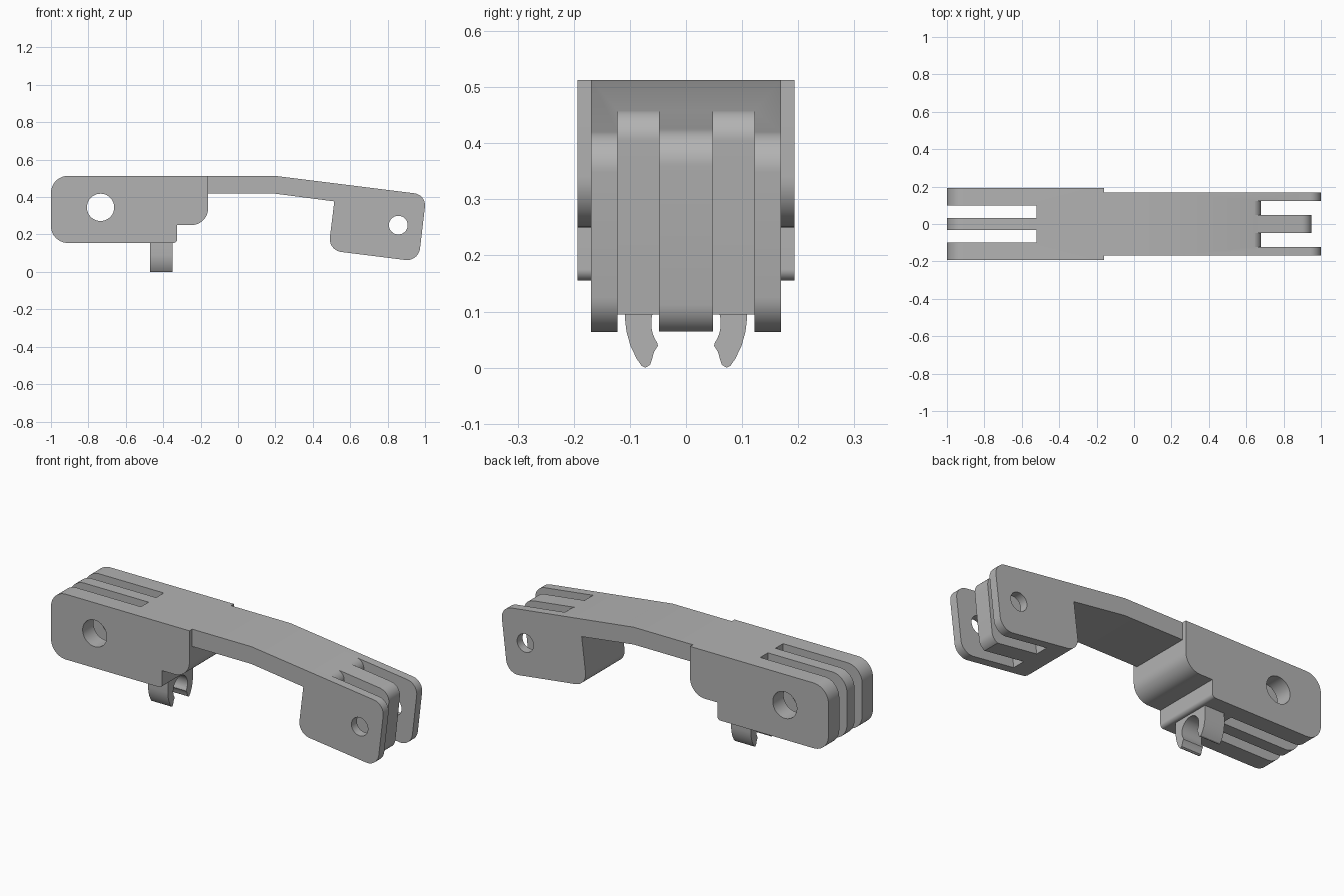
import bpy
import bmesh
import math
from mathutils import Vector

if "Cube" in bpy.data.objects:
    bpy.data.objects.remove(bpy.data.objects["Cube"], do_unlink=True)

grey = bpy.data.materials.new("plain_grey")
grey.use_nodes = True
grey.diffuse_color = (0.45, 0.45, 0.45, 1)
grey.node_tree.nodes["Principled BSDF"].inputs["Base Color"].default_value = (0.45, 0.45, 0.45, 1)


def rounded(corners, steps=12):
    """Outline from (a, z) or (a, z, radius) corners, with arcs at the radii."""
    out = []
    for i, corner in enumerate(corners):
        p = Vector(corner[:2])
        if len(corner) == 2:
            out.append(p)
            continue
        u = (Vector(corners[i - 1][:2]) - p).normalized()
        v = (Vector(corners[(i + 1) % len(corners)][:2]) - p).normalized()
        half = u.angle(v) / 2
        radius = corner[2]
        centre = p + (u + v).normalized() * radius / math.sin(half)
        start = p + u * radius / math.tan(half) - centre
        end = p + v * radius / math.tan(half) - centre
        sweep = start.angle(end)
        for k in range(steps + 1):
            t = k / steps
            out.append(centre + (start * math.sin((1 - t) * sweep)
                                 + end * math.sin(t * sweep)) / math.sin(sweep))
    return out


def prism(name, outline, lo, hi, axis="y"):
    """Extrude an outline from lo to hi along y (or x)."""
    bm = bmesh.new()

    def place(p, d):
        return (p[0], d, p[1]) if axis == "y" else (d, p[0], p[1])

    face = bm.faces.new([bm.verts.new(place(p, lo)) for p in outline])
    moved = bmesh.ops.extrude_face_region(bm, geom=[face])["geom"]
    shift = Vector((0, hi - lo, 0) if axis == "y" else (hi - lo, 0, 0))
    bmesh.ops.translate(bm, vec=shift, verts=[g for g in moved if isinstance(g, bmesh.types.BMVert)])
    bmesh.ops.recalc_face_normals(bm, faces=bm.faces)
    mesh = bpy.data.meshes.new(name)
    bm.to_mesh(mesh)
    bm.free()
    mesh.materials.append(grey)
    obj = bpy.data.objects.new(name, mesh)
    bpy.context.collection.objects.link(obj)
    return obj


def disc(x, z, r, n=48):
    return [(x + r * math.cos(math.tau * k / n), z + r * math.sin(math.tau * k / n)) for k in range(n)]


def select(obj):
    bpy.ops.object.select_all(action="DESELECT")
    obj.select_set(True)
    bpy.context.view_layer.objects.active = obj


def cut(obj, outline, lo, hi):
    cutter = prism("cutter", outline, lo, hi)
    cutter.hide_render = True
    select(obj)
    mod = obj.modifiers.new("cut", "BOOLEAN")
    mod.operation = "DIFFERENCE"
    mod.solver = "EXACT"
    mod.object = cutter
    bpy.ops.object.modifier_apply(modifier=mod.name)
    bpy.data.objects.remove(cutter, do_unlink=True)


# Wide block with two open slots and a pin hole
block = prism("slotted_block", rounded([
    (-1, 0.513, 0.09), (-1, 0.155, 0.09), (-0.325, 0.155, 0.02),
    (-0.325, 0.25), (-0.16, 0.25, 0.09), (-0.16, 0.513)]), -0.193, 0.193)
for side in (-1, 1):
    lo, hi = sorted((side * 0.033, side * 0.099))
    cut(block, [(-1.1, 0), (-0.52, 0), (-0.52, 0.6), (-1.1, 0.6)], lo, hi)
cut(block, disc(-0.735, 0.345, 0.073), -0.3, 0.3)

# Arm, bending down into the forked head
arm = prism("arm_and_fork", rounded([
    (-0.16, 0.513), (-0.16, 0.418), (0.2, 0.418), (0.515, 0.377),
    (0.483, 0.115, 0.07), (0.965, 0.055, 0.07), (1.007, 0.412, 0.065),
    (0.2, 0.513)]), -0.169, 0.169)
# Two gaps with a rounded upper lip
gap = rounded([(0.45, 0.51), (0.683, 0.447, 0.05), (0.635, 0.0), (1.3, -0.1), (1.3, 0.6)])
for side in (-1, 1):
    lo, hi = sorted((side * 0.048, side * 0.122))
    cut(arm, gap, lo, hi)
# Shorter middle prong
cut(arm, rounded([(0.74, 0.461), (0.955, 0.412, 0.06), (0.916, 0.054, 0.06),
                  (0.7, 0.073), (0.7, -0.1), (1.3, -0.1), (1.3, 0.6)]), -0.06, 0.06)
cut(arm, disc(0.857, 0.25, 0.05), -0.3, 0.3)

# Spring clip: round seat with two hooked jaws
jaw = [(0.108, 0.155), (0.109, 0.09), (0.106, 0.065), (0.099, 0.04), (0.088, 0.017),
       (0.079, 0.004), (0.072, 0.001), (0.064, 0.006), (0.06, 0.018), (0.057, 0.029), (0.05, 0.04)]
seat = [(0.062 * math.cos(a), 0.08 + 0.062 * math.sin(a))
        for a in (math.radians(-34 + 248 * k / 32) for k in range(33))]
mirrored = [(-y, z) for y, z in reversed(jaw)]
clip = prism("spring_clip", jaw + seat + mirrored, -0.47, -0.35, axis="x")
clip.data.transform(clip.matrix_world)
clip.location.z = -min(v.co.z for v in clip.data.vertices)
for v in clip.data.vertices:
    if v.co.z > 0.15:
        v.co.z = 0.155 - clip.location.z

for obj in (block, arm, clip):
    select(obj)
    bpy.ops.object.shade_smooth_by_angle(angle=math.radians(25))
